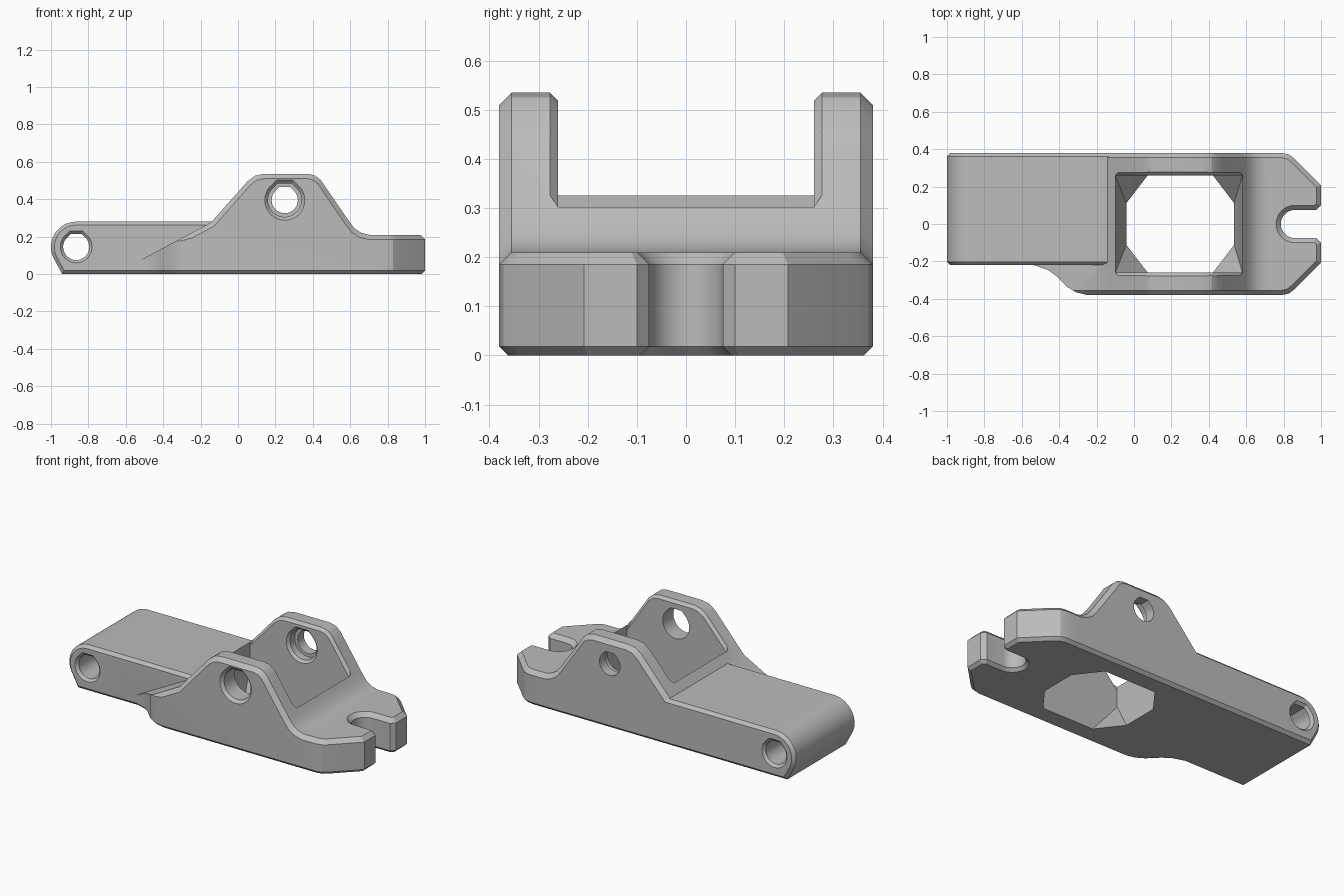
import bpy, bmesh
from math import cos, sin, radians
from mathutils import Vector

old = bpy.data.objects.get("Cube")
if old:
    bpy.data.objects.remove(old, do_unlink=True)

grey = bpy.data.materials.new("machined_grey")
grey.use_nodes = True
grey.diffuse_color = (0.5, 0.5, 0.5, 1)
grey.node_tree.nodes["Principled BSDF"].inputs["Base Color"].default_value = (0.5, 0.5, 0.5, 1)


def arc(cx, cy, r, a0, a1, n=10):
    angles = [radians(a0 + (a1 - a0) * i / n) for i in range(n + 1)]
    return [(cx + r * cos(a), cy + r * sin(a)) for a in angles]


def inset(poly, d):
    """Mitred inward offset of a counter-clockwise outline (negative grows it)."""
    pts = [Vector(p) for p in poly]
    result = []
    for i, p in enumerate(pts):
        e0 = (p - pts[i - 1]).normalized()
        e1 = (pts[(i + 1) % len(pts)] - p).normalized()
        n0, n1 = Vector((-e0.y, e0.x)), Vector((-e1.y, e1.x))
        result.append(p + (n0 + n1) * d / (1 + n0.dot(n1)))
    return result


def finish(name, bm):
    bmesh.ops.recalc_face_normals(bm, faces=bm.faces)
    mesh = bpy.data.meshes.new(name)
    bm.to_mesh(mesh)
    bm.free()
    mesh.materials.append(grey)
    ob = bpy.data.objects.new(name, mesh)
    bpy.context.collection.objects.link(ob)
    return ob


def prism(name, poly, axis, lo, hi, c_lo=0, c_hi=0):
    """Extrude an outline along y or z, with chamfered ends."""
    levels = []
    if c_lo:
        levels.append((lo, c_lo))
    levels += [(lo + abs(c_lo), 0), (hi - abs(c_hi), 0)]
    if c_hi:
        levels.append((hi, c_hi))
    bm = bmesh.new()
    rings = []
    for t, c in levels:
        rings.append([bm.verts.new((a, t, b) if axis == "y" else (a, b, t))
                      for a, b in inset(poly, c)])
    for r0, r1 in zip(rings, rings[1:]):
        for i in range(len(r0)):
            bm.faces.new((r0[i - 1], r0[i], r1[i], r1[i - 1]))
    bm.faces.new(rings[0])
    bm.faces.new(rings[-1])
    return finish(name, bm)


def boolean(target, other, operation):
    mod = target.modifiers.new(operation, "BOOLEAN")
    mod.operation, mod.solver, mod.object = operation, "EXACT", other
    bpy.context.view_layer.objects.active = target
    bpy.ops.object.modifier_apply(modifier=mod.name)
    bpy.data.objects.remove(other, do_unlink=True)


def bore(cx, cz, r):
    """Round hole with a flat, sloped-shoulder roof."""
    k = 0.414 * r
    return arc(cx, cz, r, -225, 45, 24) + [(cx + k, cz + r), (cx - k, cz + r)]


EDGE, FOOT = 0.025, 0.018

# Cheek body: side profile trimmed by the plan outline
side = [(-0.6, -0.1), (0.75, -0.1), (0.75, 0.21), (0.7, 0.21), (0.66, 0.22),
        (0.625, 0.242), (0.595, 0.28), (0.475, 0.455)]
side += [(0.445, 0.5), (0.415, 0.525), (0.375, 0.535), (0.135, 0.535),
         (0.09, 0.525), (0.05, 0.495), (-0.145, 0.275), (-0.6, 0.033)]
bracket = prism("hinge_bracket", side, "y", -0.38, 0.38, EDGE, EDGE)
plan = [(-0.65, 0.38), (-0.65, -0.2), (-0.6, -0.2), (-0.52, -0.225), (-0.46, -0.245),
        (-0.42, -0.275), (-0.36, -0.335), (-0.31, -0.365), (-0.25, -0.38),
        (0.78, -0.38), (0.78, 0.38)]
boolean(bracket, prism("plan_trim", plan, "z", 0, 1, FOOT), "INTERSECT")

# Arm with a rounded end, flush with the back cheek
arm = [(-0.94, 0), (0, 0), (0, 0.28)] + arc(-0.865, 0.145, 0.135, 90, 205, 14)
boolean(bracket, prism("arm", arm, "y", -0.22, 0.38, FOOT, FOOT), "UNION")

# Slotted lug with clipped corners
half = [(1, 0.1), (1, 0.207), (0.86, 0.347), (0.83, 0.371), (0.79, 0.38), (0.66, 0.38)]
lug = half + [(x, -y) for x, y in reversed(half)]
lug += [(0.975, -0.075)] + arc(0.86, 0, 0.075, 270, 90, 16) + [(0.975, 0.075)]
boolean(bracket, prism("lug", lug, "z", 0, 0.21, FOOT, EDGE), "UNION")

# Pocket between the cheeks, tapering to an eight-sided floor opening
bm = bmesh.new()
for z in (0.2, 0.7):
    for x in (-0.1, 0.58):
        for y in (-0.26, 0.26):
            bm.verts.new((x, y, z))
for s in (-1, 1):
    for x, y in ((-0.04, 0.11), (0.075, 0.26), (0.42, 0.26), (0.535, 0.11)):
        bm.verts.new((x, s * y, -0.002))
bmesh.ops.convex_hull(bm, input=bm.verts)
bmesh.ops.dissolve_limit(bm, angle_limit=0.01, verts=bm.verts, edges=bm.edges)
boolean(bracket, finish("pocket", bm), "DIFFERENCE")

# Chamfer along the inner cheek edges
rim = [(-0.1, 0.302), (0.06, 0.482), (0.097, 0.509), (0.137, 0.518), (0.373, 0.518),
       (0.407, 0.51), (0.433, 0.488), (0.58, 0.272), (0.58, 1), (-0.1, 1)]
boolean(bracket, prism("rim_cut", rim, "y", -0.277, 0.277, 0.017, 0.017), "DIFFERENCE")

# Pin holes: wide in the front cheek, stepped in the back cheek, and one across the arm
holes = [
    (0.25, 0.395, 0.09, -0.39, -0.24, -0.027, 0),
    (0.25, 0.395, 0.07, 0.2, 0.4, 0, 0),
    (0.25, 0.395, 0.09, 0.25, 0.32, -0.025, 0),
    (-0.865, 0.145, 0.07, -0.225, 0.385, -0.02, -0.02),
]
for cx, cz, r, lo, hi, c0, c1 in holes:
    boolean(bracket, prism("pin_hole", bore(cx, cz, r), "y", lo, hi, c0, c1), "DIFFERENCE")

# Crisp edges, smooth curves
bpy.ops.object.select_all(action="DESELECT")
bracket.select_set(True)
bpy.context.view_layer.objects.active = bracket
bpy.ops.object.shade_smooth_by_angle(angle=radians(25))
